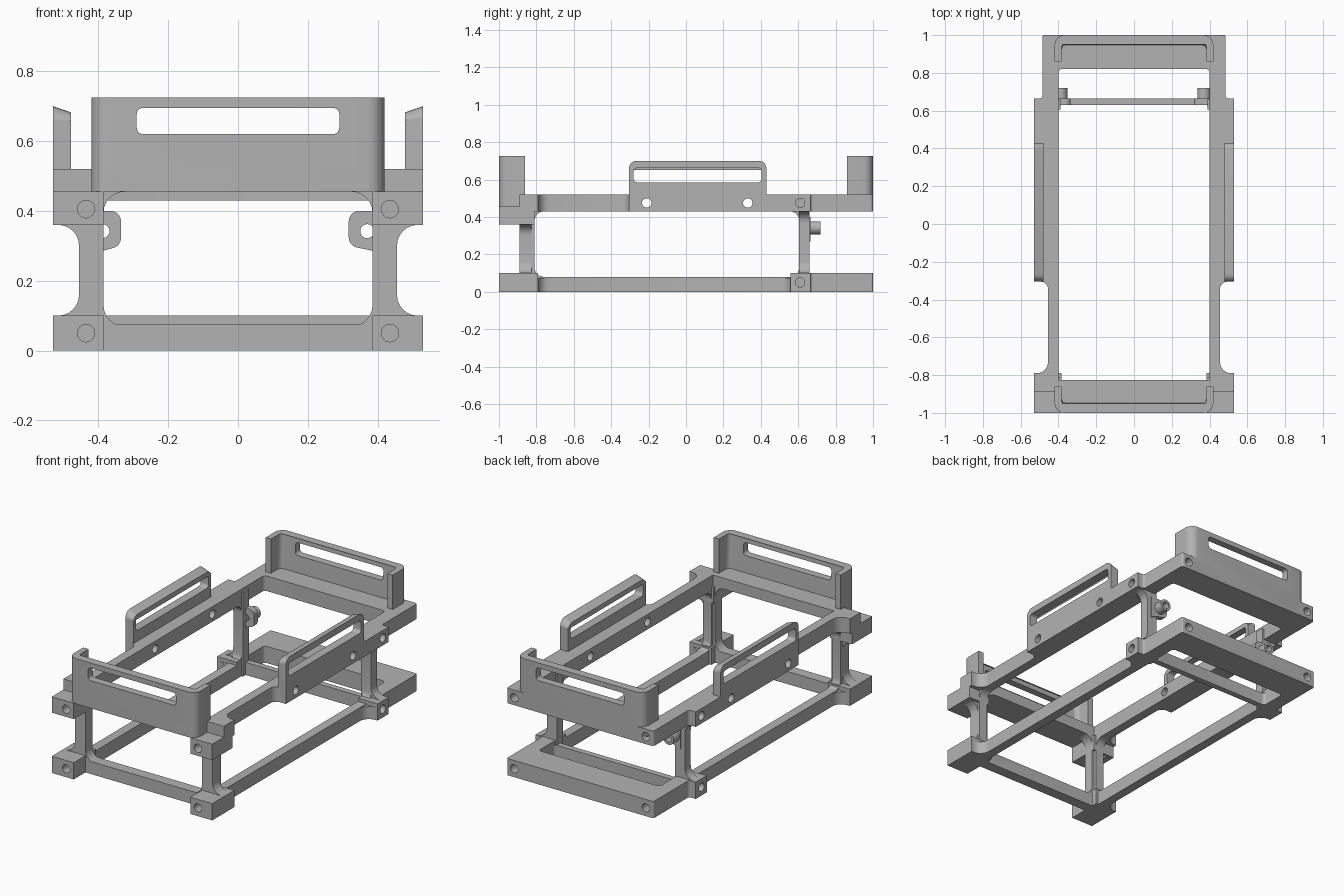
import bpy, bmesh, math
from mathutils import Vector

if "Cube" in bpy.data.objects:
    bpy.data.objects.remove(bpy.data.objects["Cube"])

grey = bpy.data.materials.new("plain_grey")
grey.use_nodes = True
grey.diffuse_color = (0.45, 0.45, 0.45, 1)
grey.node_tree.nodes["Principled BSDF"].inputs["Base Color"].default_value = grey.diffuse_color

AXES = {"XY": lambda u, v, w: (u, v, w),
        "XZ": lambda u, v, w: (u, w, v),
        "YZ": lambda u, v, w: (w, u, v)}


def rounded(points, n=6):
    """Round polygon corners; each point is (u, v) or (u, v, radius)."""
    out = []
    for i, p in enumerate(points):
        c = Vector(p[:2])
        if len(p) < 3:
            out.append(c)
            continue
        a = (Vector(points[i - 1][:2]) - c).normalized()
        b = (Vector(points[(i + 1) % len(points)][:2]) - c).normalized()
        half = a.angle(b) / 2
        mid = c + (a + b).normalized() * p[2] / math.sin(half)
        start = c + a * p[2] / math.tan(half) - mid
        end = c + b * p[2] / math.tan(half) - mid
        turn = math.atan2(start.x * end.y - start.y * end.x, start.dot(end))
        for k in range(n + 1):
            t = turn * k / n
            out.append(mid + Vector((start.x * math.cos(t) - start.y * math.sin(t),
                                     start.x * math.sin(t) + start.y * math.cos(t))))
    return out


def rect(u0, u1, v0, v1, r=0.0):
    pts = [(u0, v0), (u1, v0), (u1, v1), (u0, v1)]
    return [p + (r,) for p in pts] if r else pts


def circle(u, v, r, n=24):
    return [(u + r * math.cos(2 * math.pi * k / n), v + r * math.sin(2 * math.pi * k / n))
            for k in range(n)]


def mirror(half):
    """Close a right-hand outline with its mirror image in u."""
    return half + [(-p[0],) + tuple(p[1:]) for p in reversed(half)]


def plate(name, plane, loops, lo, hi, shape=None):
    """Extrude an outline with holes between lo and hi along the plane's normal."""
    lo, hi = min(lo, hi), max(lo, hi)
    cu = bpy.data.curves.new(name, "CURVE")
    cu.dimensions, cu.fill_mode, cu.extrude = "2D", "BOTH", (hi - lo) / 2
    for loop in loops:
        pts = rounded(loop)
        sp = cu.splines.new("POLY")
        sp.points.add(len(pts) - 1)
        for q, p in zip(sp.points, pts):
            q.co = (p[0], p[1], 0, 1)
        sp.use_cyclic_u = True
    tmp = bpy.data.objects.new(name, cu)
    bpy.context.collection.objects.link(tmp)
    me = bpy.data.meshes.new_from_object(tmp.evaluated_get(bpy.context.evaluated_depsgraph_get()))
    bpy.data.objects.remove(tmp)
    bm = bmesh.new()
    bm.from_mesh(me)
    bmesh.ops.remove_doubles(bm, verts=bm.verts, dist=1e-5)
    for v in bm.verts:
        v.co = AXES[plane](v.co.x, v.co.y, v.co.z + (lo + hi) / 2)
        if shape:
            shape(v.co)
    bmesh.ops.recalc_face_normals(bm, faces=bm.faces)
    bm.to_mesh(me)
    bm.free()
    me.materials.clear()
    me.materials.append(grey)
    ob = bpy.data.objects.new(name, me)
    bpy.context.collection.objects.link(ob)
    return ob


def cut(parts, cutters):
    """Subtract the cutters from the parts, then delete the cutters."""
    for ob in parts:
        for c in cutters:
            m = ob.modifiers.new("cut", "BOOLEAN")
            m.operation, m.solver, m.object = "DIFFERENCE", "EXACT", c
        me = bpy.data.meshes.new_from_object(ob.evaluated_get(bpy.context.evaluated_depsgraph_get()))
        ob.modifiers.clear()
        ob.data = me
    for c in cutters:
        bpy.data.objects.remove(c)


# Upper frame: side rails and rear deck, plus the raised front deck
drilled = [
    plate("upper_frame", "XY", [mirror([(0.4, 0.82, 0.02), (0.4, -0.825), (0.53, -0.825), (0.53, -0.79),
          (0.455, -0.79, 0.06), (0.455, -0.305, 0.04), (0.53, -0.305), (0.53, 0.665),
          (0.485, 0.665, 0.015), (0.485, 1, 0.015)])], 0.43, 0.52),
    plate("front_deck", "XY", [mirror([(0.42, -1, 0.05), (0.42, -0.89), (0.53, -0.89), (0.53, -0.825)])],
          0.455, 0.52)]

# Lower frame with a thin cross bar and a raised rear end
rear_side = [(0.53, 0.56), (0.53, 0.665), (0.485, 0.665, 0.015), (0.485, 1, 0.01)]
drilled += [
    plate("lower_frame", "XY", [
        mirror([(0.53, -0.89), (0.53, -0.79), (0.455, -0.79, 0.06), (0.455, 0.56, 0.06)] + rear_side),
        rect(-0.4, 0.4, -0.825, 0.63, 0.02), rect(-0.4, 0.4, 0.665, 0.82, 0.02)], 0, 0.075),
    plate("lower_rear_rim", "XY", [mirror([(0.4, 0.82, 0.02), (0.4, 0.56)] + rear_side)], 0, 0.1)]

# Front portal with flared feet
drilled.append(plate("front_portal", "XZ", [
    mirror([(0.53, 0), (0.53, 0.1), (0.455, 0.1, 0.06), (0.455, 0.36, 0.06), (0.53, 0.36), (0.53, 0.52)]),
    rect(-0.385, 0.385, 0.07, 0.455, 0.06)], -0.89, -0.825))

for s, label in ((1, "left"), (-1, "right")):
    # Front lugs, at the foot and below the deck
    for level, z0, z1, y1 in (("lower", 0, 0.1, -0.79), ("upper", 0.36, 0.455, -0.81)):
        drilled.append(plate(f"{label}_{level}_lug", "XY", [rect(s * 0.385, s * 0.53, -1, y1)], z0, z1))

    # Side ring: posts and rails with rounded inner corners
    drilled.append(plate(f"{label}_side_ring", "YZ",
                         [rect(-0.885, 0.66, 0, 0.515), rect(-0.81, 0.605, 0.08, 0.43, 0.05)],
                         s * 0.4, s * 0.455))

    # Rear post flaring out at both ends
    drilled.append(plate(f"{label}_rear_post", "XZ",
                         [[(s * 0.39, 0), (s * 0.53, 0), (s * 0.53, 0.1), (s * 0.455, 0.1, 0.06),
                           (s * 0.455, 0.43, 0.06), (s * 0.53, 0.43), (s * 0.53, 0.5),
                           (s * 0.39, 0.5)]], 0.605, 0.66))

    # Side handle with a chamfered inner rim
    def rim(co):
        if abs(co.x) < 0.5 and co.z > 0.67:
            co.z -= 0.018
    drilled.append(plate(f"{label}_handle", "YZ",
                         [[(-0.305, 0.43), (0.43, 0.43), (0.43, 0.7, 0.04), (-0.305, 0.7, 0.04)],
                          rect(-0.28, 0.405, 0.585, 0.662, 0.02)], s * 0.478, s * 0.53, rim))

    # Ear and tube on the rear post
    c = 0.37 if s > 0 else -0.388
    bore = circle(c, 0.342, 0.02)
    plate(f"{label}_ear", "XZ", [[(s * 0.43, 0.4), (c - s * 0.053, 0.4, 0.03), (c - s * 0.053, 0.3, 0.03),
          (s * 0.39, 0.285), (s * 0.43, 0.27)], bore], 0.63, 0.665)
    plate(f"{label}_ear_tube", "XZ", [circle(c, 0.342, 0.035), bore], 0.631, 0.72)

# Upright end guards with a slot and a chamfered inner top edge
for s, label, base in ((-1, "front", 0.456), (1, "rear", 0.45)):
    def chamfer(co):
        if co.z > 0.7 and abs(co.x) < 0.395 and 0.9 < abs(co.y) < 0.97:
            co.y += s * 0.015
    guard = plate(f"{label}_guard", "XY",
                  [mirror([(0.385, s * 0.945, 0.03), (0.385, s * 0.86), (0.42, s * 0.86), (0.42, s * 1, 0.05)])],
                  base, 0.725, chamfer)
    slot = plate("slot_cutter", "XZ", [rect(-0.29, 0.29, 0.62, 0.695, 0.018)], s * 0.9, s * 1.1)
    cut([guard], [slot])

# Screw holes on the ends and sides
for s in (1, -1):
    drills = []
    for z in (0.05, 0.405):
        drills.append(plate("drill", "XZ", [circle(s * 0.435, z, 0.025)], -1.1, -0.93))
    for z in (0.05, 0.475):
        drills.append(plate("drill", "XZ", [circle(s * 0.435, z, 0.025)], 0.93, 1.1))
        for y in (-0.84, 0.61):
            drills.append(plate("drill", "YZ", [circle(y, z, 0.025)], s * 0.46, s * 0.6))
    for y in (-0.21, 0.33):
        drills.append(plate("drill", "YZ", [circle(y, 0.475, 0.025)], s * 0.35, s * 0.6))
    cut(drilled, drills)

# Smooth the rounded corners, keep edges sharp
for ob in bpy.context.scene.objects:
    ob.select_set(ob.type == "MESH")
    if ob.type == "MESH":
        bpy.context.view_layer.objects.active = ob
bpy.ops.object.shade_smooth_by_angle(angle=math.radians(30))
